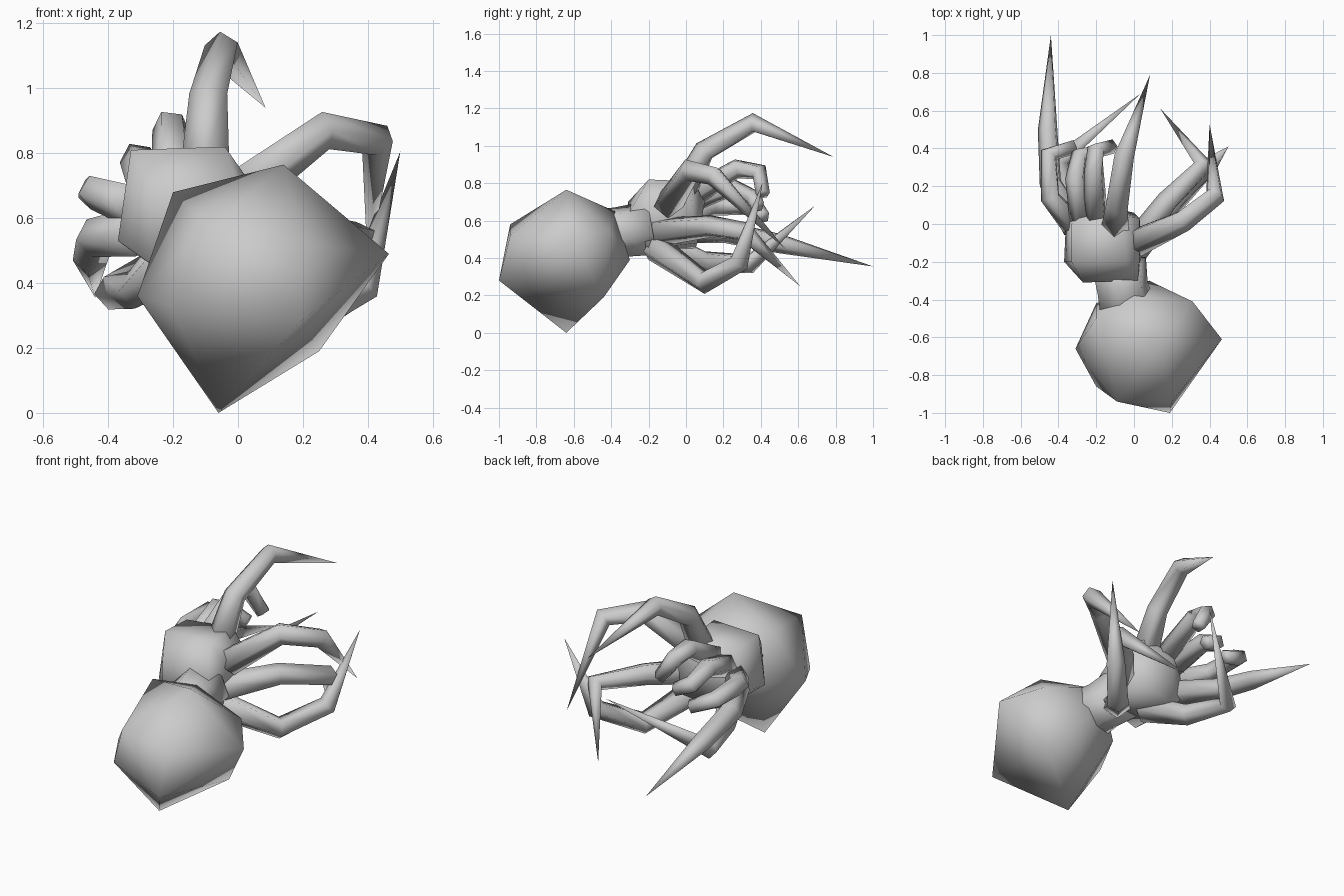
import bpy, bmesh
from math import sin, cos, tau
from mathutils import Vector

if "Cube" in bpy.data.objects:
    bpy.data.objects.remove(bpy.data.objects["Cube"])


def finish(name, bm):
    bmesh.ops.recalc_face_normals(bm, faces=bm.faces[:])
    me = bpy.data.meshes.new(name)
    bm.to_mesh(me)
    bm.free()
    for p in me.polygons:
        p.use_smooth = True
    ob = bpy.data.objects.new(name, me)
    bpy.context.collection.objects.link(ob)
    return ob


def hull(name, pts):
    bm = bmesh.new()
    for p in pts:
        bm.verts.new(p)
    res = bmesh.ops.convex_hull(bm, input=bm.verts[:])
    junk = [g for g in res['geom_interior'] if isinstance(g, bmesh.types.BMVert)]
    bmesh.ops.delete(bm, geom=junk, context='VERTS')
    return finish(name, bm)


def tube(name, pts, radii, sides=5):
    """Low-poly limb along pts; radius 0 gives a pointed claw."""
    bm = bmesh.new()
    pts = [Vector(p) for p in pts]
    n = len(pts)
    rings, side = [], None
    for i, (p, r) in enumerate(zip(pts, radii)):
        d = (pts[min(i + 1, n - 1)] - p).normalized() + (p - pts[max(i - 1, 0)]).normalized()
        d.normalize()
        if side is None:
            side = d.orthogonal()
        side = (side - d * side.dot(d)).normalized()
        up = d.cross(side)
        if r == 0:
            rings.append([bm.verts.new(p)])
        else:
            rings.append([bm.verts.new(p + r * (cos(tau * k / sides) * side + sin(tau * k / sides) * up))
                          for k in range(sides)])
    for a, b in zip(rings, rings[1:]):
        for k in range(sides):
            j = (k + 1) % sides
            bm.faces.new((a[k], a[j], b[0]) if len(b) == 1 else (a[k], a[j], b[j], b[k]))
    for ring in (rings[0], rings[-1]):
        if len(ring) > 1:
            bm.faces.new(ring)
    return finish(name, bm)


# Faceted, tilted abdomen
hull("abdomen", [(-.06, -.64, 0), (.19, -1, .28), (-.09, -.94, .58), (-.31, -.66, .36),
                 (.465, -.61, .49), (.14, -.64, .765), (-.2, -.5, .68), (.25, -.44, .19),
                 (.31, -.41, .55), (.08, -.3, .39), (-.2, -.42, .4), (-.2, -.86, .33),
                 (.0, -.38, .65), (.2, -.94, .52)])

# Head section and the narrow waist behind it
hull("head_section", [(-.33, -.2, .81), (-.04, -.2, .82), (.03, -.18, .72), (-.37, -.2, .53),
                      (-.27, -.31, .46), (-.27, -.31, .7), (.02, -.3, .65), (-.36, .02, .56),
                      (-.33, .0, .8), (-.06, .04, .81), (.03, .03, .7), (.04, -.2, .45),
                      (-.26, .05, .45), (.0, .06, .48), (-.2, .1, .7)])
tube("waist", [(-.08, -.2, .56), (-.06, -.34, .54), (-.02, -.5, .5)], [.15, .14, .16], 6)

# Six long clawed legs: base, thigh, knee, tip
legs = {
    "upper_leg": [(-.1, -.02, .74), (-.09, .1, .97), (-.05, .36, 1.12), (.085, .79, .94)],
    "right_upper_leg": [(.0, -.1, .68), (.26, .02, .87), (.43, .15, .84), (.40, .53, .45)],
    "right_middle_leg": [(-.02, -.15, .54), (.18, .12, .57), (.37, .31, .54), (.14, .61, .25)],
    "right_lower_leg": [(-.02, -.17, .46), (.2, .1, .27), (.38, .29, .38), (.5, .41, .805)],
    "lower_left_leg": [(-.2, -.15, .49), (-.31, .1, .38), (-.39, .34, .37), (.035, .69, .68)],
    "left_leg": [(-.3, -.02, .56), (-.44, .22, .54), (-.455, .5, .48), (-.44, 1, .355)],
}
for name, p in legs.items():
    tube(name, p, [.08, .062, .055, 0])

# Short blunt feelers curling inward
feelers = {
    "feeler_upper": [(-.2, .0, .72), (-.21, .27, .88), (-.2, .39, .86), (-.12, .41, .74)],
    "feeler_middle": [(-.27, .0, .7), (-.31, .24, .78), (-.29, .36, .72), (-.2, .38, .68)],
    "feeler_lower": [(-.32, .0, .64), (-.44, .14, .68), (-.45, .37, .68), (-.32, .41, .62)],
}
for name, p in feelers.items():
    tube(name, p, [.07, .055, .05, .04])
